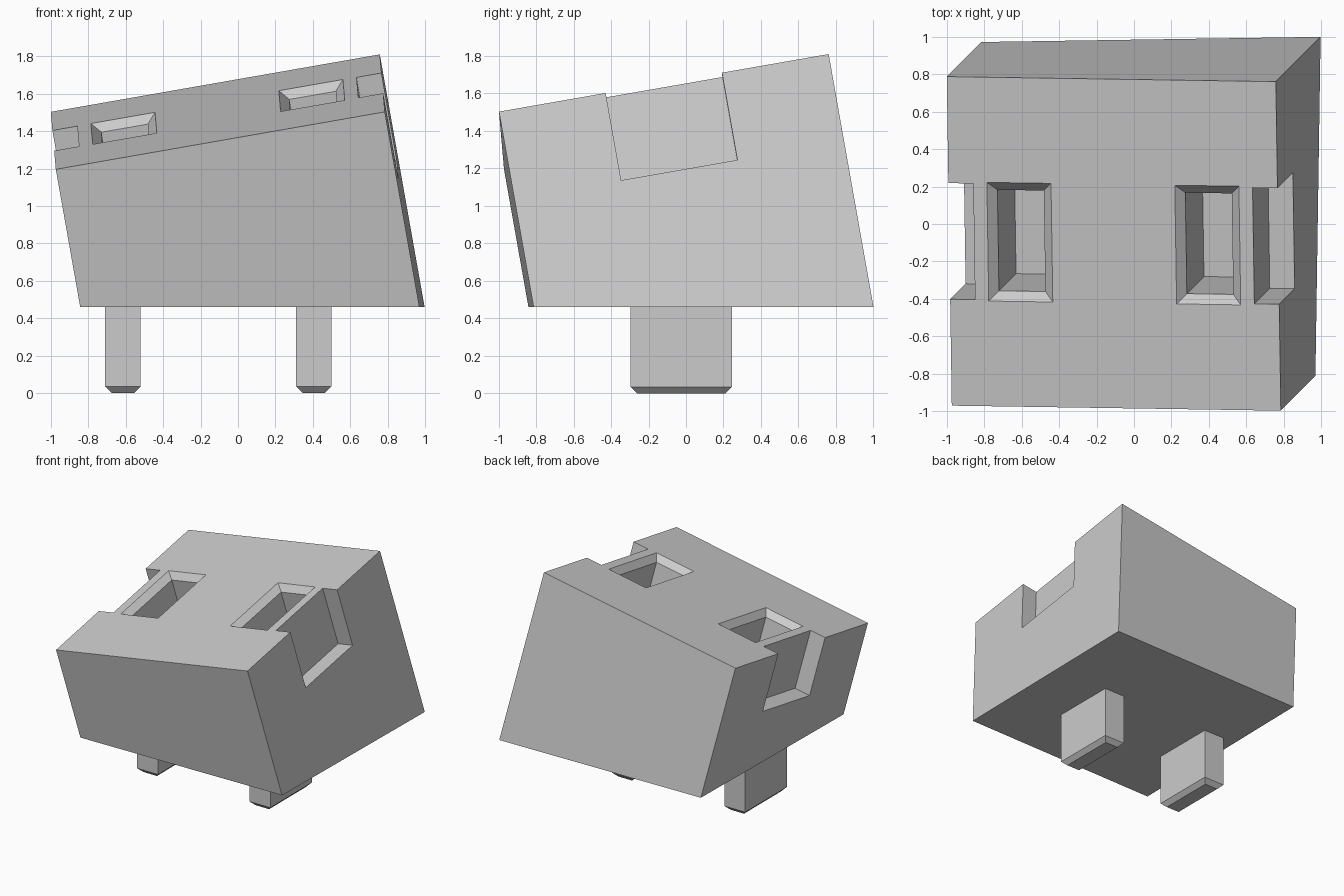
import bpy, bmesh
from mathutils import Matrix, Vector

old = bpy.data.objects.get("Cube")
if old:
    bpy.data.objects.remove(old, do_unlink=True)

grey = bpy.data.materials.new("light grey")
grey.use_nodes = True
grey.diffuse_color = (0.6, 0.6, 0.6, 1)
grey.node_tree.nodes["Principled BSDF"].inputs["Base Color"].default_value = (0.6, 0.6, 0.6, 1)

# Tilted frame of the block: origin in the middle of its top face,
# rising towards the left and the back
BASE_Z = 0.46
TILT = Matrix.Translation((-0.108, -0.105, 1.503)) @ Matrix.Rotation(
    0.2457, 4, Vector((1, -1, 0)).normalized())
HALF = 0.893


def ring_solid(name, rings, centre=(0, 0), frame=Matrix(), cut_z=None):
    """Closed solid from stacked rectangles (half x, half y, z), top to bottom."""
    bm = bmesh.new()
    layers = []
    for hx, hy, z in rings:
        layers.append([bm.verts.new((centre[0] + sx * hx, centre[1] + sy * hy, z))
                       for sx, sy in ((-1, -1), (1, -1), (1, 1), (-1, 1))])
    bm.faces.new(layers[0])
    bm.faces.new(layers[-1])
    for a, b in zip(layers, layers[1:]):
        for i in range(4):
            j = (i + 1) % 4
            bm.faces.new((a[i], b[i], b[j], a[j]))
    bm.transform(frame)
    # Level underside
    if cut_z is not None:
        bmesh.ops.bisect_plane(bm, geom=bm.verts[:] + bm.edges[:] + bm.faces[:],
                               plane_co=(0, 0, cut_z), plane_no=(0, 0, -1), clear_outer=True)
        bmesh.ops.holes_fill(bm, edges=[e for e in bm.edges if e.is_boundary])
    bmesh.ops.recalc_face_normals(bm, faces=bm.faces[:])
    mesh = bpy.data.meshes.new(name)
    bm.to_mesh(mesh)
    bm.free()
    mesh.materials.append(grey)
    obj = bpy.data.objects.new(name, mesh)
    bpy.context.collection.objects.link(obj)
    return obj


# Slanted block
block = ring_solid("block", [(HALF, HALF, 0), (HALF, HALF, -2.2)],
                   frame=TILT, cut_z=BASE_Z)

# Sockets with sloping rims, and open notches in the two sides
BEVEL = 0.048
cutters = []
for side, word in ((1, "left"), (-1, "right")):
    hx, hy = 0.174, 0.322
    cutters.append(ring_solid(word + "_socket_cutter", [
        (hx + BEVEL, hy + BEVEL, BEVEL),
        (hx - BEVEL, hy - BEVEL, -BEVEL),
        (hx - BEVEL, hy - BEVEL, -0.58)], (side * 0.51, 0), TILT))
    cutters.append(ring_solid(word + "_notch_cutter", [
        (0.15, 0.315, 0.1), (0.15, 0.315, -0.48)], (side * 0.908, 0), TILT))

bpy.context.view_layer.objects.active = block
for cutter in cutters:
    cutter.hide_render = True
    mod = block.modifiers.new(cutter.name, 'BOOLEAN')
    mod.operation = 'DIFFERENCE'
    mod.solver = 'EXACT'
    mod.object = cutter
    bpy.ops.object.modifier_apply(modifier=mod.name)
    bpy.data.objects.remove(cutter, do_unlink=True)

# Upright pegs with chamfered tips
for side, word in ((1, "left"), (-1, "right")):
    ring_solid(word + "_peg", [(0.095, 0.27, BASE_Z + 0.01),
                               (0.095, 0.27, 0.035),
                               (0.06, 0.235, 0)],
               (-0.105 + side * 0.51, -0.025))
